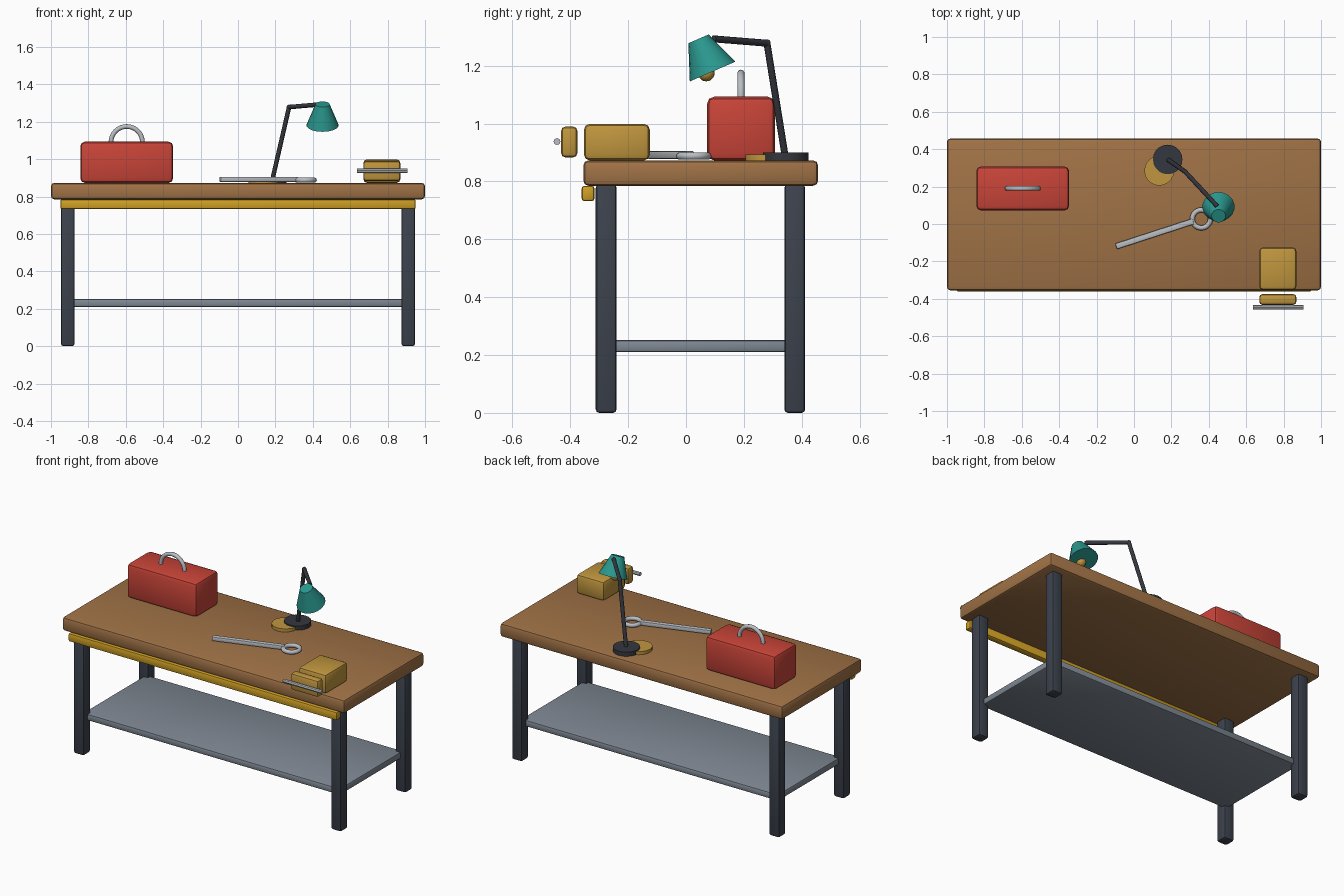
import bpy, bmesh, math
from mathutils import Vector, Matrix

cube = bpy.data.objects.get("Cube")
if cube:
    bpy.data.objects.remove(cube, do_unlink=True)


def material(name, r, g, b):
    """Flat material from 0-255 display values, stored as linear."""
    lin = [((c / 255 + 0.055) / 1.055) ** 2.4 for c in (r, g, b)] + [1.0]
    m = bpy.data.materials.new(name)
    m.use_nodes = True
    m.diffuse_color = lin
    bsdf = m.node_tree.nodes["Principled BSDF"]
    bsdf.inputs["Base Color"].default_value = lin
    bsdf.inputs["Roughness"].default_value = 0.6
    return m


wood = material("wood brown", 160, 114, 70)
dark = material("dark slate", 60, 66, 77)
charcoal = material("charcoal", 52, 55, 62)
grey = material("shelf grey", 127, 136, 147)
yellow = material("rail yellow", 208, 160, 36)
red = material("box red", 200, 68, 56)
steel = material("light steel", 186, 190, 195)
teal = material("shade teal", 42, 152, 143)
gold = material("dull gold", 192, 150, 62)


def finish(name, bm, mat, angle=40):
    bmesh.ops.recalc_face_normals(bm, faces=bm.faces)
    me = bpy.data.meshes.new(name)
    bm.to_mesh(me)
    bm.free()
    me.materials.append(mat)
    ob = bpy.data.objects.new(name, me)
    bpy.context.collection.objects.link(ob)
    bpy.ops.object.select_all(action='DESELECT')
    ob.select_set(True)
    bpy.context.view_layer.objects.active = ob
    bpy.ops.object.shade_smooth_by_angle(angle=math.radians(angle))
    return ob


def box(name, x, y, z, mat, bevel=0.01, turn=0.0):
    """Rounded box from (min, max) ranges, turned about its own vertical axis."""
    bm = bmesh.new()
    size = [b - a for a, b in (x, y, z)]
    centre = Vector([(a + b) / 2 for a, b in (x, y, z)])
    bmesh.ops.create_cube(bm, size=1, matrix=Matrix.Diagonal((*size, 1)))
    bmesh.ops.bevel(bm, geom=bm.edges[:], offset=bevel, segments=2,
                    profile=0.5, affect='EDGES')
    bm.transform(Matrix.Translation(centre) @ Matrix.Rotation(turn, 4, 'Z'))
    return finish(name, bm, mat)


def rod(name, start, end, r1, mat, r2=None, sides=12):
    """Cylinder or cone between two points."""
    a, b = Vector(start), Vector(end)
    bm = bmesh.new()
    place = Matrix.Translation((a + b) / 2) @ (b - a).to_track_quat('Z', 'Y').to_matrix().to_4x4()
    bmesh.ops.create_cone(bm, cap_ends=True, segments=sides, radius1=r1,
                          radius2=r1 if r2 is None else r2,
                          depth=(b - a).length, matrix=place)
    return finish(name, bm, mat)


def ball(name, centre, radius, mat):
    bm = bmesh.new()
    bmesh.ops.create_uvsphere(bm, u_segments=16, v_segments=10, radius=radius,
                              matrix=Matrix.Translation(centre))
    return finish(name, bm, mat)


def ring(name, centre, major, minor, mat, upright=False, arc=math.tau):
    """Round tube swept along a circle or part of one."""
    bm = bmesh.new()
    prof = [bm.verts.new((major + minor * math.cos(t), 0, minor * math.sin(t)))
            for t in (math.tau * i / 10 for i in range(10))]
    edges = [bm.edges.new((prof[i - 1], prof[i])) for i in range(10)]
    bmesh.ops.spin(bm, geom=prof + edges, axis=(0, 0, 1), cent=(0, 0, 0),
                   angle=arc, steps=28)
    bmesh.ops.remove_doubles(bm, verts=bm.verts, dist=0.0005)
    tilt = Matrix.Rotation(math.pi / 2 if upright else 0, 4, 'X')
    bm.transform(Matrix.Translation(centre) @ tilt)
    return finish(name, bm, mat, 60)


# Bench
TOP = 0.873
box("bench_top", (-1, 1), (-0.355, 0.457), (0.785, TOP), wood, 0.018)
for side, x in (("right", -0.91), ("left", 0.91)):
    for end, y in (("front", -0.276), ("back", 0.376)):
        box(f"{end}_{side}_leg", (x - 0.036, x + 0.036), (y - 0.036, y + 0.036),
            (0, 0.79), dark, 0.012)
box("lower_shelf", (-0.91, 0.91), (-0.27, 0.37), (0.21, 0.252), grey, 0.01)
box("front_rail", (-0.95, 0.95), (-0.361, -0.316), (0.732, 0.785), yellow, 0.01)

# Toolbox with arched handle
box("toolbox", (-0.843, -0.347), (0.073, 0.307), (TOP, 1.093), red, 0.024)
ring("toolbox_handle", (-0.595, 0.19, 1.09), 0.084, 0.0125, steel,
     upright=True, arc=math.pi)

# Desk lamp
foot = Vector((0.18, 0.345, TOP))
elbow = Vector((0.273, 0.28, 1.278))
tip = Vector((0.445, 0.095, 1.293))
rod("lamp_base", foot, foot + Vector((0, 0, 0.027)), 0.079, charcoal, sides=20)
rod("lamp_lower_arm", foot, elbow, 0.012, charcoal)
rod("lamp_upper_arm", elbow, tip, 0.012, charcoal)
ball("lamp_elbow", elbow, 0.013, charcoal)
rod("lamp_shade", (0.452, 0.092, 1.18), (0.452, 0.043, 1.293), 0.086, teal,
    r2=0.038, sides=18)
ball("lamp_bulb", (0.452, 0.07, 1.175), 0.029, gold)

# Flat round coaster partly under the lamp
rod("round_disc", (0.135, 0.285, TOP), (0.135, 0.285, 0.893), 0.08, gold, sides=20)

# Wrench
box("wrench_bar", (-0.107, 0.329), (-0.0685, -0.0365), (0.878, 0.905), steel,
    0.006, math.radians(18))
ring("wrench_ring", (0.36, 0.027, 0.888), 0.048, 0.0135, steel)

# Vise
box("vise_body", (0.67, 0.868), (-0.353, -0.125), (TOP, 0.999), gold, 0.02)
box("vise_front_jaw", (0.67, 0.868), (-0.432, -0.375), (0.883, 0.99), gold, 0.016)
rod("vise_handle", (0.635, -0.446, 0.938), (0.906, -0.446, 0.938), 0.012, steel, sides=8)
